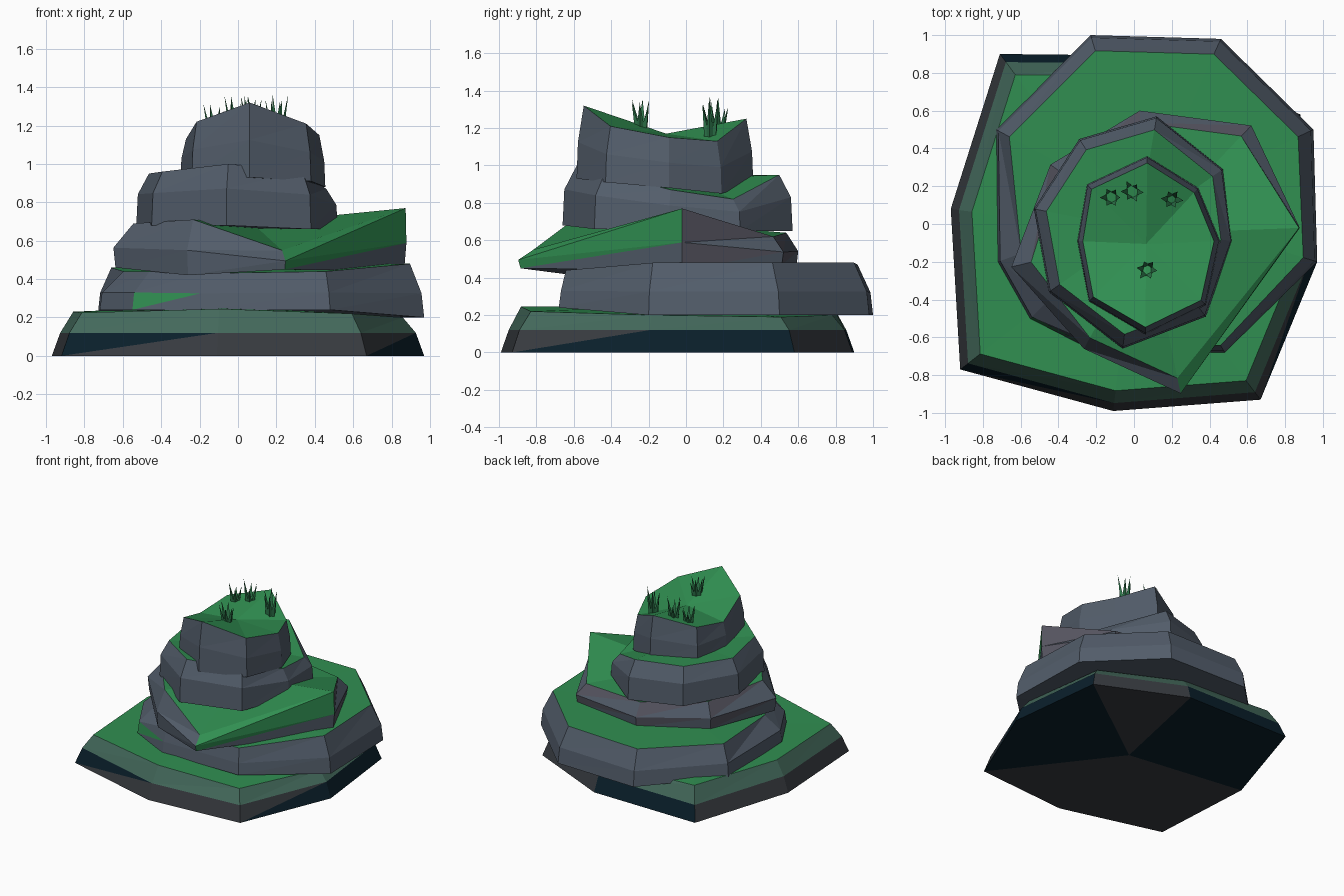
import bpy, math, random

if "Cube" in bpy.data.objects:
    bpy.data.objects.remove(bpy.data.objects["Cube"])

random.seed(4)

def mat(name, c):
    m = bpy.data.materials.new(name)
    m.diffuse_color = (*c, 1)
    m.use_nodes = True
    m.node_tree.nodes["Principled BSDF"].inputs["Base Color"].default_value = m.diffuse_color
    return m

STONE = mat("stone grey", (.086, .110, .146))
MOSS = mat("moss green", (.030, .275, .083))
NAVY = mat("wet navy", (.003, .014, .024))
DARK = mat("dark stone", (.038, .043, .050))
MOSSY = mat("mossy stone", (.056, .140, .104))
MAUVE = mat("mauve stone", (.090, .088, .115))
GRASS = mat("grass blade", (.025, .170, .065))
MATS = [STONE, MOSS, NAVY, DARK, MOSSY, MAUVE, GRASS]
S, G, N, D, Y, M, B = range(7)

def build(name, verts, faces, cols):
    me = bpy.data.meshes.new(name)
    me.from_pydata(verts, [], faces)
    for m in MATS:
        me.materials.append(m)
    for p, c in zip(me.polygons, cols):
        p.material_index = c
    me.update()
    ob = bpy.data.objects.new(name, me)
    bpy.context.collection.objects.link(ob)
    return ob

def slab(name, rings, zlow, ztop, rule):
    """Loft counter-clockwise rings, close with fans; rule(band, side, half) gives the colour."""
    n = len(rings[0])
    verts = [v for r in rings for v in r]
    faces, cols = [], []
    for b in range(len(rings) - 1):
        for i in range(n):
            j = (i + 1) % n
            a0, a1, b0, b1 = b*n + i, b*n + j, (b+1)*n + i, (b+1)*n + j
            faces += [(a0, a1, b1), (a0, b1, b0)]
            cols += [rule(b, i, 0), rule(b, i, 1)]
    for r, z, up in ((0, zlow, 0), (len(rings) - 1, ztop, 1)):
        ring = rings[r]
        c = len(verts)
        verts.append((sum(v[0] for v in ring)/n, sum(v[1] for v in ring)/n, z))
        for i in range(n):
            a, d = r*n + i, r*n + (i + 1) % n
            faces.append((a, d, c) if up else (d, a, c))
            cols.append(rule("top" if up else "bottom", i, 0))
    return build(name, verts, faces, cols)

def ring(pts, scales, zs):
    cx = sum(p[0] for p in pts) / len(pts)
    cy = sum(p[1] for p in pts) / len(pts)
    return [(cx + (p[0]-cx)*s, cy + (p[1]-cy)*s, z) for p, s, z in zip(pts, scales, zs)]

def rock(name, data, scale, ztop, mid, low=1, rule=None):
    """data rows: x, y, bottom z, top z, optional top scale; mid = (height fraction, scale)."""
    n = len(data)
    pts = [d[:2] for d in data]
    rings = [ring(pts, [low]*n, [d[2] for d in data]),
             ring(pts, [mid[1]]*n, [d[2] + (d[3]-d[2])*mid[0] for d in data]),
             ring(pts, [d[4] if len(d) > 4 else scale for d in data], [d[3] for d in data])]
    zl = sum(d[2] for d in data) / n
    return slab(name, rings, zl, ztop, rule or (lambda b, i, h: G if b == "top" else S))

# Wide base with a damp foot and a mossy shoulder
foot = [(-.92, -.77), (-.11, -.99), (.67, -.93), (.97, -.2),
        (.88, .58), (.2, .89), (-.71, .9), (-.97, .08)]

def base_rule(b, i, h):
    if b == "top":
        return G
    if b == "bottom":
        return N if i in (2, 3, 5, 6) else D
    if b == 1:
        return Y
    return N if i in (3, 5) or (i == 0 and h) or (i == 2 and not h) else D

slab("base_slab", [ring(foot, [1]*8, [0]*8), ring(foot, [.955]*8, [.12]*8),
                   ring(foot, [.885]*8, [.225, .245, .22, .2, .19, .2, .24, .23])],
     0, .25, base_rule)

# Second terrace, overhanging the base at the back and right
rock("lower_terrace", [
    (-.23, 1.0, .2, .47), (-.73, .5, .22, .46), (-.72, -.2, .24, .44, .84),
    (-.55, -.5, .24, .44, .85), (-.2, -.68, .24, .43, .95), (.48, -.68, .24, .44, .95),
    (.97, -.2, .2, .48, .92), (.95, .5, .2, .48), (.46, .98, .2, .48)],
    .91, .47, (.45, .985),
    rule=lambda b, i, h: G if b == "top" or (b == 0 and i == 3 and h) else S)

# Third terrace, a tilted ledge with pointed corners
rock("pointed_ledge", [
    (-.66, -.23, .46, .69, .84), (-.27, -.67, .42, .71), (.25, -.91, .45, .55),
    (.89, -.02, .44, .77, .98), (.63, .53, .47, .62), (.03, .61, .46, .64),
    (-.45, .32, .46, .66)],
    .89, .69, (.45, .985), .97,
    lambda b, i, h: G if b == "top" or (i == 2 and (b or h)) else (M if h and i > 2 else S))

# Fourth terrace
rock("upper_terrace", [
    (-.53, .08, .68, .95), (-.45, -.36, .68, .96), (-.06, -.66, .68, 1.0),
    (.38, -.49, .66, .96), (.52, -.09, .66, .87), (.47, .29, .65, .82),
    (.12, .57, .65, .95), (-.29, .45, .66, .95)],
    .88, .93, (.6, .985))

# Summit block with a dished mossy top
rock("summit_block", [
    (-.3, -.09, .93, 1.13), (-.24, -.41, .93, 1.22), (.06, -.585, .93, 1.32),
    (.38, -.43, .91, 1.21), (.455, -.09, .88, 1.15), (.34, .19, .85, 1.13),
    (.07, .36, .9, 1.25), (-.25, .21, .9, 1.18)],
    .92, 1.17, (.5, .985))

# Grass tufts on the summit: each a fan of folded pointed blades
for k, (x, y, z, h) in enumerate([(-.12, .14, 1.16, .16), (-.01, .17, 1.17, .20),
                                  (.2, .13, 1.15, .22), (.07, -.24, 1.2, .16)]):
    verts, faces = [], []
    for i in range(6):
        a = i * math.tau / 6 + k
        ca, sa = math.cos(a), math.sin(a)
        hh = h * random.uniform(.65, 1)
        lean = random.uniform(.045, .065)
        n = len(verts)
        for r, w, dz in ((.035, 0, -.02), (.012, .024, -.02), (.012, -.024, -.02),
                         (lean, 0, hh)):
            verts.append((x + ca*r - sa*w, y + sa*r + ca*w, z + dz))
        faces += [(n, n + 1, n + 3), (n + 1, n + 2, n + 3), (n + 2, n, n + 3)]
    build(f"grass_tuft_{k + 1}", verts, faces, [B] * len(faces))
